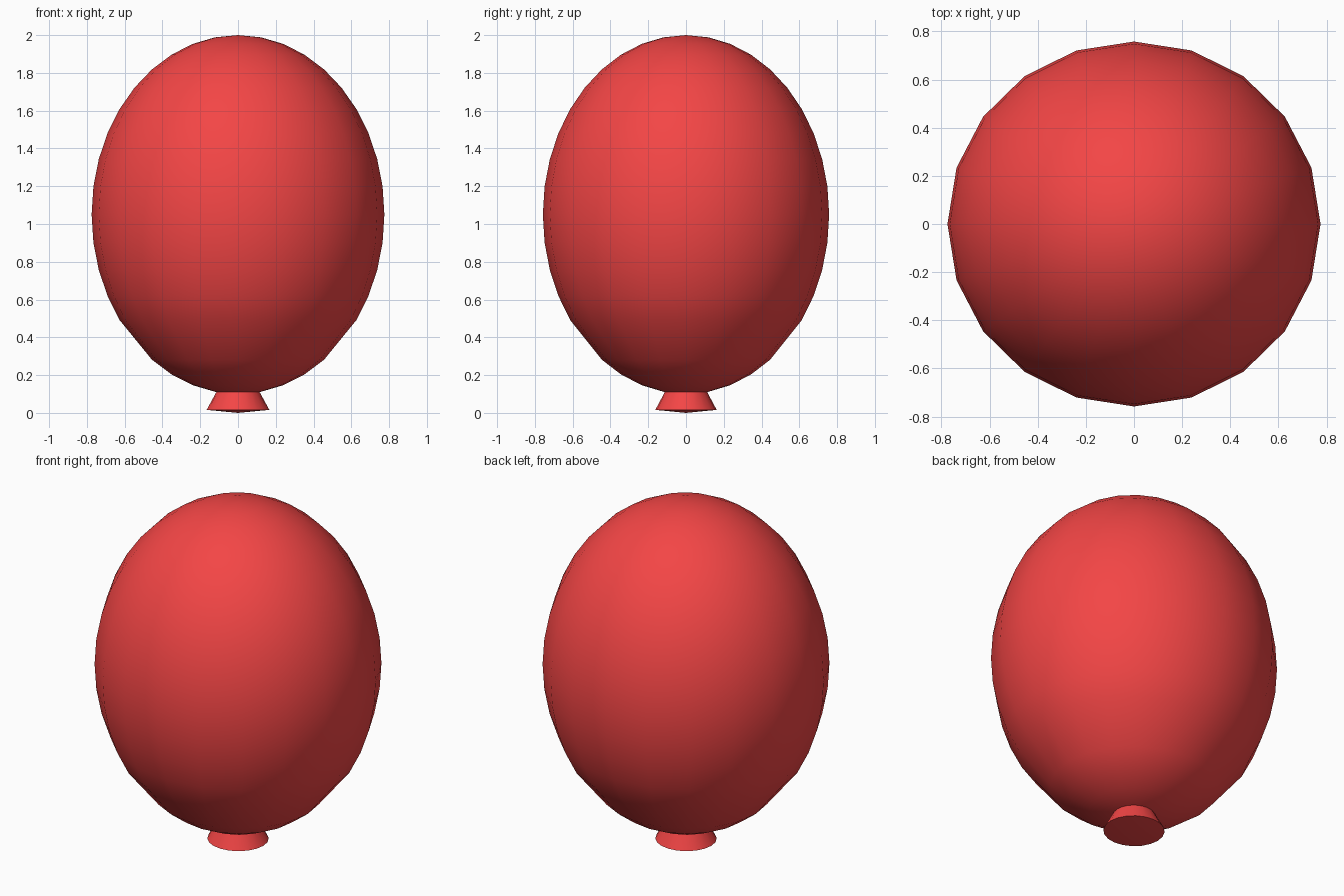
import bpy, bmesh
from math import sin, cos, pi, radians

if "Cube" in bpy.data.objects:
    bpy.data.objects.remove(bpy.data.objects["Cube"])

SIDES = 20
Y_SCALE = 0.978

mat = bpy.data.materials.new("red_rubber")
mat.diffuse_color = (0.9, 0.06, 0.06, 1)
mat.use_nodes = True
mat.node_tree.nodes["Principled BSDF"].inputs["Base Color"].default_value = mat.diffuse_color


def lathe(name, profile, angle):
    """Spin (radius, z) points around z; the first and last points are poles."""
    bm = bmesh.new()
    rings = []
    for r, z in profile:
        if r == 0:
            rings.append([bm.verts.new((0, 0, z))] * SIDES)
        else:
            rings.append([bm.verts.new((r * cos(2 * pi * i / SIDES),
                                        r * sin(2 * pi * i / SIDES) * Y_SCALE, z))
                          for i in range(SIDES)])
    for a, b in zip(rings, rings[1:]):
        for i in range(SIDES):
            j = (i + 1) % SIDES
            bm.faces.new(list(dict.fromkeys((a[i], a[j], b[j], b[i]))))
    bmesh.ops.recalc_face_normals(bm, faces=bm.faces)
    mesh = bpy.data.meshes.new(name)
    bm.to_mesh(mesh)
    bm.free()
    mesh.materials.append(mat)
    obj = bpy.data.objects.new(name, mesh)
    bpy.context.collection.objects.link(obj)
    bpy.ops.object.select_all(action='DESELECT')
    obj.select_set(True)
    bpy.context.view_layer.objects.active = obj
    bpy.ops.object.shade_smooth_by_angle(angle=radians(angle))
    return obj


# Egg-shaped balloon body, with one wider facet band near the bottom
body = [(0, 0.10)]
body += [(0.775 * sin(pi * k / 20), 1.05 - 0.95 * cos(pi * k / 20))
         for k in range(1, 20) if k != 5]
body += [(0, 2.0)]
lathe("balloon_body", body, 40)

# Flared knot with a slightly bulging underside
lathe("balloon_knot", [(0, 0.0), (0.166, 0.016), (0.112, 0.115), (0.098, 0.145), (0, 0.145)], 40)
